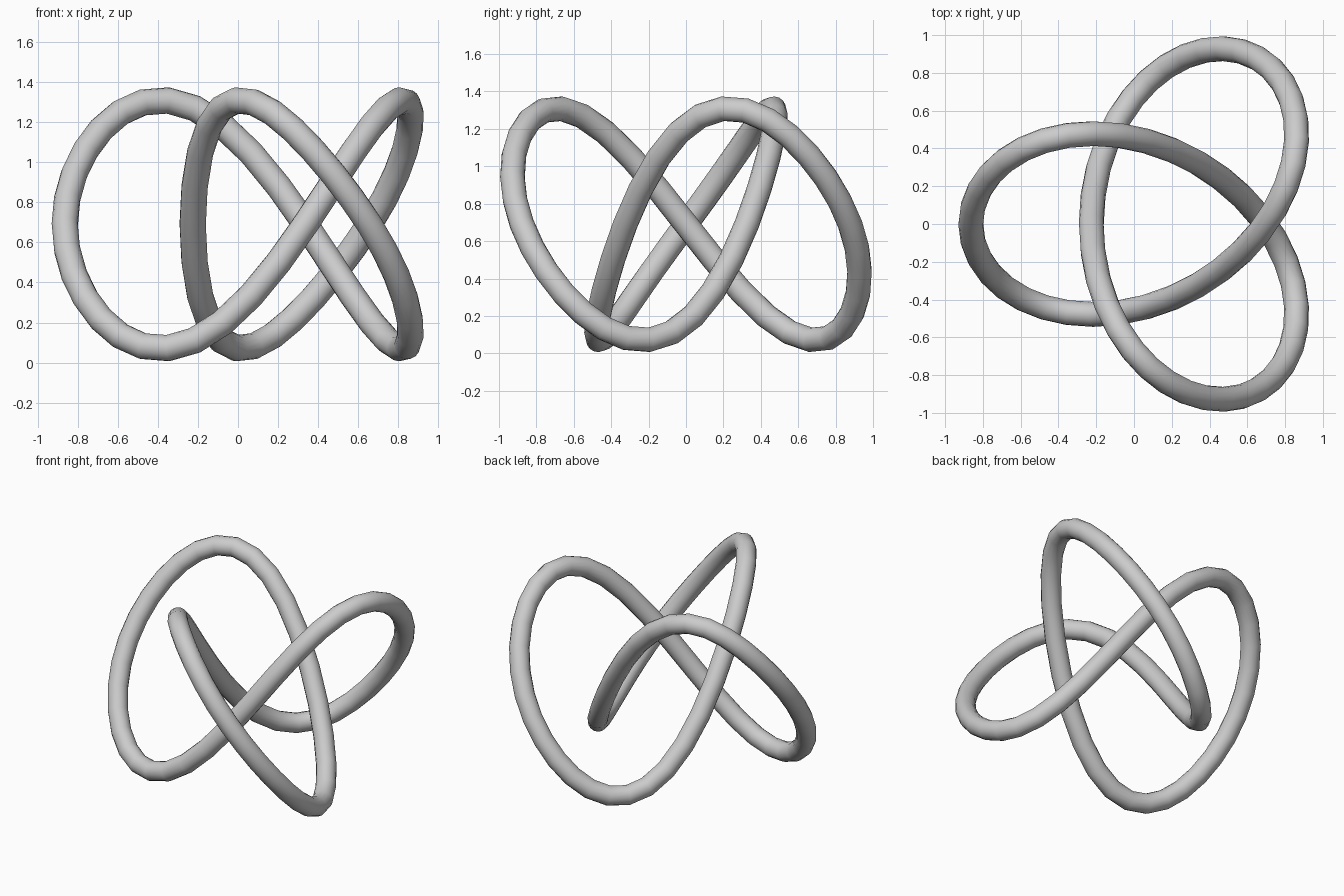
import bpy
from math import sin, cos, tau

if "Cube" in bpy.data.objects:
    bpy.data.objects.remove(bpy.data.objects["Cube"])

# Trefoil centre line: one lobe points to -x, the other two to +x
N = 72
A, B, CX = 0.694, 0.319, 0.149
TUBE = 0.066
MID, AMP = 0.69, 0.62


def path(t):
    x = CX - A * cos(2 * t) - B * cos(t)
    y = A * sin(2 * t) - B * sin(t)
    z = MID + AMP * (sin(3 * t) - 0.1 * sin(6 * t)) / 1.02
    return x, y, z


# Round tube swept along the closed path
curve = bpy.data.curves.new("knot_tube", "CURVE")
curve.dimensions = "3D"
curve.twist_mode = "MINIMUM"
curve.bevel_depth = TUBE
curve.bevel_resolution = 6
spline = curve.splines.new("POLY")
spline.points.add(N - 1)
for i, p in enumerate(spline.points):
    p.co = (*path(tau * i / N), 1)
spline.use_cyclic_u = True
spline.use_smooth = True

knot = bpy.data.objects.new("knot_tube", curve)
bpy.context.collection.objects.link(knot)
